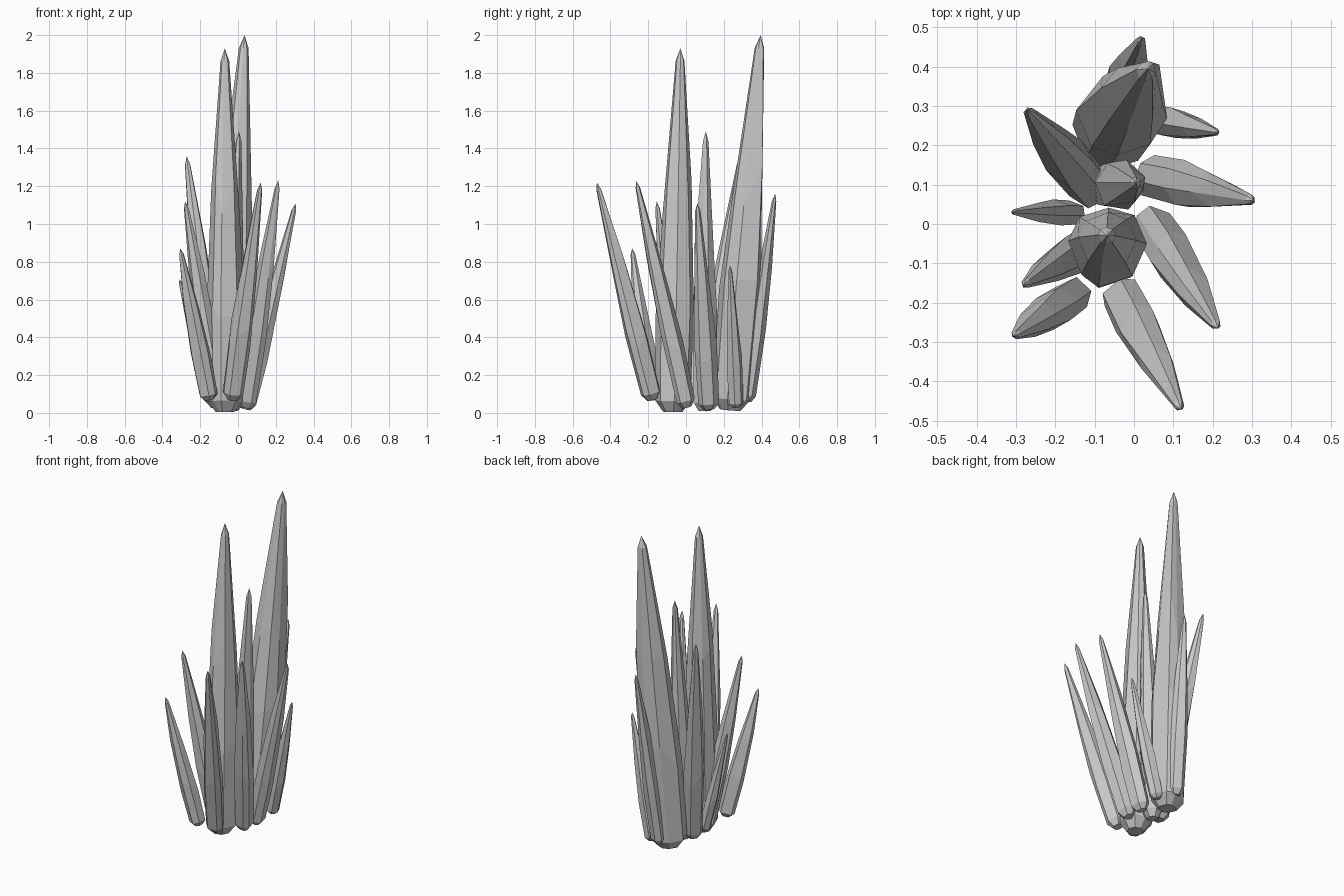
import bpy, bmesh, math, random
from mathutils import Vector

if "Cube" in bpy.data.objects:
    bpy.data.objects.remove(bpy.data.objects["Cube"])

random.seed(4)

# Crystal outline: (fraction of length, fraction of radius)
PROFILE = [(0.0, 0.5), (0.03, 0.92), (0.3, 1.0), (0.6, 0.74), (0.965, 0.23)]


def crystal(name, base, tip, radius, sides=7):
    """Irregular faceted prism that tapers from base to a blunt point."""
    base, tip = Vector(base), Vector(tip)
    axis = tip - base
    n = axis.normalized()
    u = Vector((0, 1, 0)).cross(n).normalized()
    v = n.cross(u)
    phase = random.uniform(0, math.tau)
    spokes = [(phase + math.tau * (i + random.uniform(-0.2, 0.2)) / sides,
               random.uniform(0.92, 1.08)) for i in range(sides)]
    bm = bmesh.new()
    rings = []
    for k, (t, f) in enumerate(PROFILE):
        ring = []
        for a, s in spokes:
            # stagger the shoulder corners so the facets are uneven
            dt = random.uniform(-0.07, 0.07) if k in (2, 3) else 0
            p = base + axis * (t + dt) + (u * math.cos(a) + v * math.sin(a)) * radius * f * s
            ring.append(bm.verts.new(p))
        rings.append(ring)
    for lo, hi in zip(rings, rings[1:]):
        for i in range(sides):
            j = (i + 1) % sides
            bm.faces.new((lo[i], lo[j], hi[j], hi[i]))
    point = bm.verts.new(tip)
    for i in range(sides):
        bm.faces.new((rings[-1][i], rings[-1][(i + 1) % sides], point))
    bm.faces.new(rings[0][::-1])
    bmesh.ops.recalc_face_normals(bm, faces=bm.faces)
    mesh = bpy.data.meshes.new(name)
    bm.to_mesh(mesh)
    bm.free()
    obj = bpy.data.objects.new(name, mesh)
    bpy.context.collection.objects.link(obj)
    return obj


# Upright central crystals
crystal("tall_back_crystal", (-0.05, 0.235, 0.015), (0.035, 0.395, 2.0), 0.112, 8)
crystal("tall_front_crystal", (-0.07, -0.07, 0.005), (-0.07, -0.03, 1.93), 0.102, 8)
crystal("middle_crystal", (-0.055, 0.10, 0.01), (0.005, 0.105, 1.49), 0.066)

# Leaning outer crystals: base, tip, radius
OUTER = [
    ((-0.03, -0.18, 0.07), (0.12, -0.472, 1.22), 0.062),
    ((0.04, 0.0, 0.03), (0.213, -0.265, 1.23), 0.058),
    ((0.04, 0.12, 0.02), (0.305, 0.06, 1.11), 0.058),
    ((0.05, 0.265, 0.03), (0.213, 0.233, 0.78), 0.042),
    ((-0.04, 0.32, 0.06), (0.02, 0.472, 1.16), 0.052),
    ((-0.11, 0.09, 0.03), (-0.272, 0.29, 1.36), 0.062),
    ((-0.15, 0.03, 0.06), (-0.31, 0.03, 0.71), 0.036),
    ((-0.11, -0.05, 0.04), (-0.28, -0.155, 1.12), 0.054),
    ((-0.15, -0.18, 0.07), (-0.305, -0.285, 0.87), 0.053),
]
for i, (b, t, r) in enumerate(OUTER, 1):
    crystal(f"outer_crystal_{i}", b, t, r, 6 if r < 0.055 else 7)
